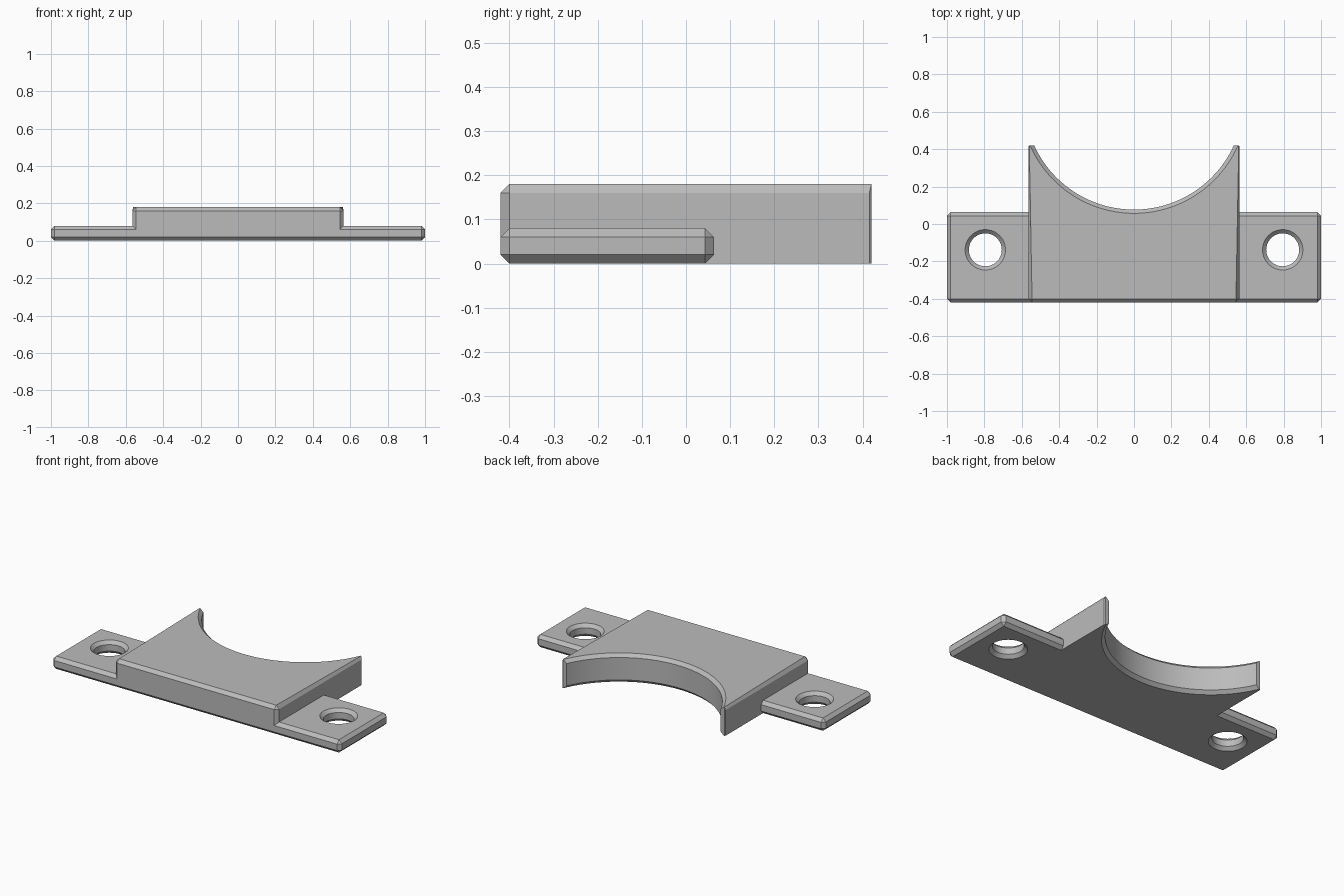
import bpy, bmesh, math
from mathutils import Matrix, Vector

default = bpy.data.objects.get("Cube")
if default:
    bpy.data.objects.remove(default, do_unlink=True)

CHAMFER = 0.02
FRONT = -0.42

grey = bpy.data.materials.new("plain grey")
grey.use_nodes = True
grey.diffuse_color = (0.5, 0.5, 0.5, 1)
grey.node_tree.nodes["Principled BSDF"].inputs["Base Color"].default_value = grey.diffuse_color


def to_object(name, bm):
    bmesh.ops.recalc_face_normals(bm, faces=bm.faces)
    mesh = bpy.data.meshes.new(name)
    bm.to_mesh(mesh)
    bm.free()
    mesh.materials.append(grey)
    obj = bpy.data.objects.new(name, mesh)
    bpy.context.collection.objects.link(obj)
    return obj


def chamfered_box(name, half_width, back, height, chamfer_edge, back_chamfer=0):
    """Box from FRONT to back; chamfer_edge picks edges by midpoint and direction."""
    bm = bmesh.new()
    depth = back - FRONT
    place = Matrix.Translation((0, (back + FRONT) / 2, height / 2))
    bmesh.ops.create_cube(bm, size=1, matrix=place @ Matrix.Diagonal((2 * half_width, depth, height, 1)))

    def middle(e):
        return (e.verts[0].co + e.verts[1].co) / 2

    rear = [e for e in bm.edges if middle(e).y > back - 0.001 and abs(middle(e).x) > 0.1]
    chosen = [e for e in bm.edges if chamfer_edge(middle(e))]
    if back_chamfer:
        bmesh.ops.bevel(bm, geom=rear, offset=back_chamfer, segments=1, affect='EDGES')
        chosen = [e for e in bm.edges if chamfer_edge(middle(e))]
    bmesh.ops.bevel(bm, geom=chosen, offset=CHAMFER, segments=1, affect='EDGES', clamp_overlap=False)
    return to_object(name, bm)


def flared_cutter(name, x, y, radius, height, sides):
    """Round cutter that widens at both ends, leaving chamfered rims."""
    bm = bmesh.new()
    extra = 0.01
    rings = []
    for z, r in ((-extra, radius + CHAMFER + extra), (CHAMFER, radius),
                 (height - CHAMFER, radius), (height + extra, radius + CHAMFER + extra)):
        rings.append([bm.verts.new((x + r * math.cos(math.tau * i / sides),
                                    y + r * math.sin(math.tau * i / sides), z)) for i in range(sides)])
    for low, high in zip(rings, rings[1:]):
        for i in range(sides):
            j = (i + 1) % sides
            bm.faces.new((low[i], low[j], high[j], high[i]))
    bm.faces.new(rings[0][::-1])
    bm.faces.new(rings[-1])
    cutter = to_object(name, bm)
    cutter.hide_render = True
    return cutter


def combine(target, tool, operation):
    mod = target.modifiers.new(operation.lower(), 'BOOLEAN')
    mod.operation, mod.solver, mod.object = operation, 'EXACT', tool
    bpy.context.view_layer.objects.active = target
    bpy.ops.object.modifier_apply(modifier=mod.name)
    bpy.data.objects.remove(tool, do_unlink=True)


# Mounting plate, chamfered all round, with a screw hole at each end
bracket = chamfered_box("saddle_bracket", 1.0, 0.063, 0.08, lambda m: True)
for side in (-1, 1):
    combine(bracket, flared_cutter("hole_cutter", side * 0.795, -0.138, 0.088, 0.08, 64), 'DIFFERENCE')

# Raised block: chamfered on top and front, sharp along the bottom sides and back
block = chamfered_box("saddle_block", 0.565, 0.42, 0.18,
                      lambda m: m.y < -0.41 or (m.z > 0.179 and abs(m.x) > 0.56 and abs(m.y) < 0.1),
                      back_chamfer=0.005)

# Round cradle cut into the back of the block
combine(block, flared_cutter("cradle_cutter", 0, 0.664, 0.587, 0.18, 160), 'DIFFERENCE')
combine(bracket, block, 'UNION')

# Smooth the round walls, keep the chamfers crisp
bpy.ops.object.select_all(action='DESELECT')
bracket.select_set(True)
bpy.context.view_layer.objects.active = bracket
bpy.ops.object.shade_smooth_by_angle(angle=math.radians(25))
